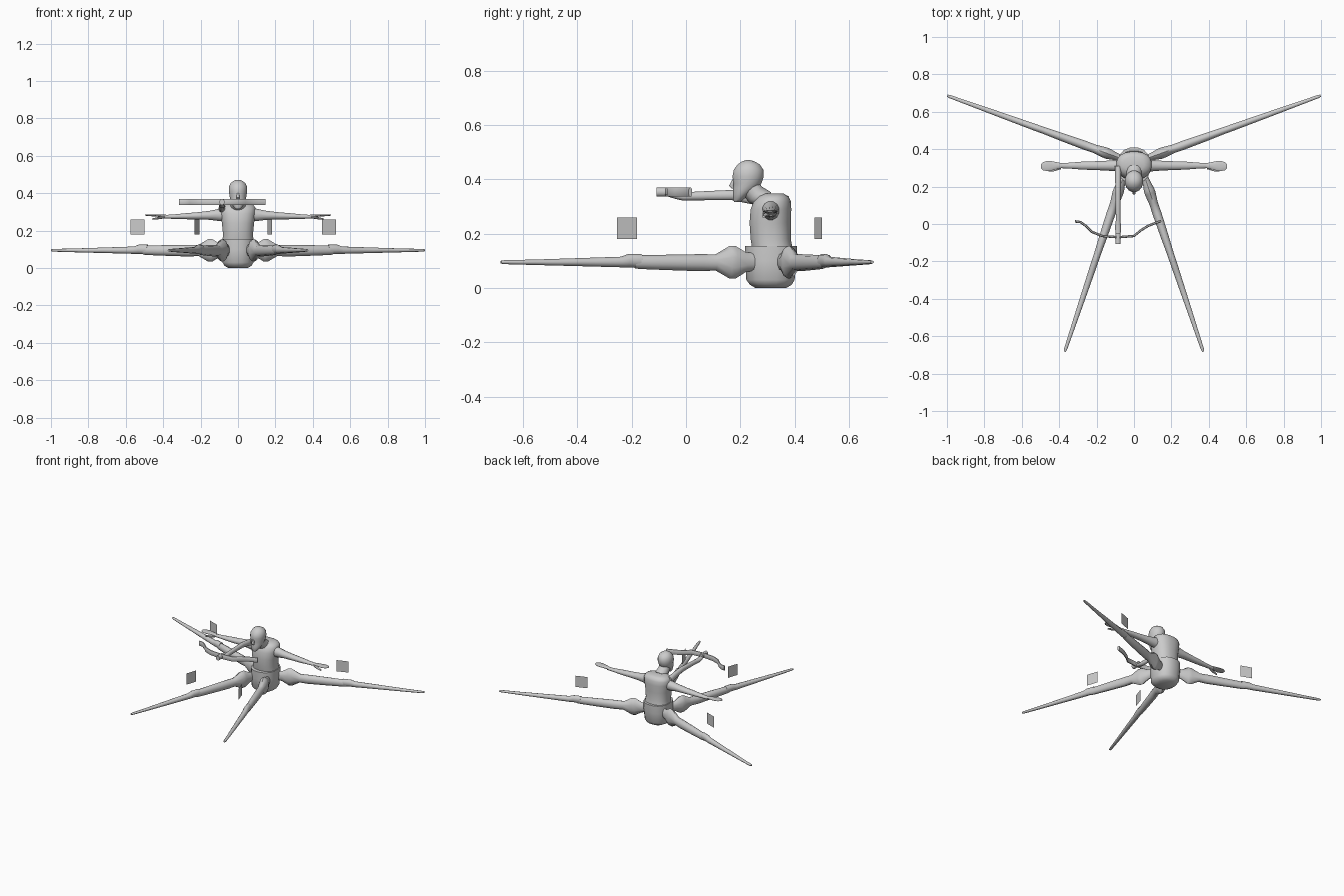
import bpy, math
from mathutils import Vector as V

grey = bpy.data.materials.new("plain_grey")
grey.diffuse_color = (0.6, 0.6, 0.6, 1)


def finish(name, verts, faces, angle=40):
    me = bpy.data.meshes.new(name)
    me.from_pydata([tuple(v) for v in verts], [], faces)
    me.materials.append(grey)
    ob = bpy.data.objects.new(name, me)
    bpy.context.collection.objects.link(ob)
    bpy.ops.object.select_all(action='DESELECT')
    ob.select_set(True)
    bpy.context.view_layer.objects.active = ob
    bpy.ops.object.mode_set(mode='EDIT')
    bpy.ops.mesh.select_all(action='SELECT')
    bpy.ops.mesh.normals_make_consistent(inside=False)
    bpy.ops.object.mode_set(mode='OBJECT')
    bpy.ops.object.shade_smooth_by_angle(angle=math.radians(angle))
    return ob


def loft(name, rings, n=12, power=1.0, angle=50):
    """Skin of rings, each (centre, half axis u, half axis v); power < 1 squares the ring."""
    verts, faces = [], []
    k = 1 / math.cos(math.pi / n) ** power   # rings reach their full half width
    for c, u, v in rings:
        for i in range(n):
            a = 2 * math.pi * (i + 0.5) / n
            ca, sa = math.cos(a), math.sin(a)
            verts.append(V(c) + V(u) * k * math.copysign(abs(ca) ** power, ca)
                         + V(v) * k * math.copysign(abs(sa) ** power, sa))
    for r in range(len(rings) - 1):
        for i in range(n):
            j = (i + 1) % n
            faces.append((r * n + i, r * n + j, r * n + n + j, r * n + n + i))
    faces.append(tuple(range(n)))
    faces.append(tuple(range((len(rings) - 1) * n, len(rings) * n)))
    return finish(name, verts, faces, angle)


def stack(name, rows, n=16, power=1.0):
    """Horizontal rings: (z, half width x, y front, y back)."""
    return loft(name, [((0, (f + b) / 2, z), (w, 0, 0), (0, (b - f) / 2, 0))
                       for z, w, f, b in rows], n, power)


# Trunk: pelvis, torso, neck and head
stack("pelvis", [(0.0, .052, .255, .37), (.012, .072, .235, .39), (.03, .083, .222, .40),
                 (.10, .087, .218, .408), (.155, .087, .218, .408)], 16, .85)
stack("torso", [(.15, .083, .243, .392), (.18, .08, .238, .386), (.24, .086, .234, .386),
                (.29, .093, .238, .388), (.32, .094, .25, .386), (.337, .083, .265, .378),
                (.347, .055, .285, .36)], 20, .85)
loft("neck", [((0, .292, .325), (.044, 0, 0), (0, .022, .026)),
              ((0, .255, .345), (.038, 0, 0), (0, .023, .028)),
              ((0, .23, .38), (.035, 0, 0), (0, .03, .026))], 14)
stack("head", [(.316, .013, .178, .198), (.325, .022, .174, .21), (.345, .034, .174, .235),
               (.365, .041, .174, .262), (.385, .045, .176, .278), (.41, .049, .171, .286),
               (.435, .048, .176, .285), (.455, .038, .19, .272), (.467, .022, .208, .25),
               (.471, .008, .222, .236)], 16)
loft("nose", [((0, .176, .40), (.005, 0, 0), (0, .005, 0)),
              ((0, .167, .376), (.009, 0, 0), (0, .009, 0)),
              ((0, .174, .367), (.007, 0, 0), (0, .007, 0))], 8)

for s, side in ((-1, "left"), (1, "right")):
    # Outstretched arm: (x, z, half depth, half height)
    arm = [(.07, .288, .032, .036), (.10, .284, .030, .033), (.15, .282, .026, .024),
           (.22, .279, .023, .019), (.28, .277, .021, .016), (.34, .275, .016, .012),
           (.40, .274, .013, .009)]
    loft("arm_" + side, [((s * x, .312, z), (0, d, 0), (0, 0, h)) for x, z, d, h in arm], 12)
    # Flat hand, (x, y, z, half depth, half height), with the thumb hanging lower
    hand = [(.385, .312, .276, .012, .009), (.41, .312, .279, .018, .007),
            (.44, .311, .281, .025, .005), (.465, .31, .282, .027, .005),
            (.485, .309, .283, .022, .004), (.498, .309, .283, .011, .003)]
    loft("hand_" + side, [((s * x, y, z), (0, d, 0), (0, 0, h)) for x, y, z, d, h in hand], 12)
    loft("thumb_" + side, [((s * .39, .302, .273), (0, .009, 0), (0, 0, .007)),
                           ((s * .43, .29, .266), (0, .009, 0), (0, 0, .006)),
                           ((s * .458, .286, .262), (0, .005, 0), (0, 0, .004))], 8)

    # Four spider legs; profile rows are (distance, half width, z low, z high)
    upper = [(-.03, .018, .065, .128), (0, .021, .06, .13), (.04, .029, .037, .152),
             (.062, .029, .037, .152), (.118, .023, .066, .122), (.17, .024, .063, .123),
             (.30, .0215, .067, .121), (.41, .018, .071, .119), (.43, .016, .073, .117)]
    lower = [(.405, .018, .075, .124), (.455, .018, .077, .124), (.485, .0175, .077, .114),
             (.65, .0145, .081, .109), (.82, .011, .085, .104), (.935, .0085, .088, .102),
             (.95, .006, .090, .100)]
    for pos, hip, tip in (("front", (.068, .22), (.37, -.682)), ("back", (.10, .362), (.998, .686))):
        a, b = V((s * hip[0], hip[1], 0)), V((s * tip[0], tip[1], 0))
        d = (b - a).normalized()
        k = (b - a).length / .95
        across = V((-d.y, d.x, 0))
        for part, rows in (("upper", upper), ("lower", lower)):
            loft(f"{pos}_{side}_{part}_leg",
                 [(a + d * t * k + V((0, 0, (lo + hi) / 2)), across * w, V((0, 0, (hi - lo) / 2)))
                  for t, w, lo, hi in rows], 10, 1, 50)
        # Thin floating panel standing along each leg
        c = V((s * .512 - .025, .4875, .22)) if pos == "back" else V((s * .194 - .025, -.2175, .22))
        h, up = d * .0395, V((0, 0, .04))
        finish(f"{pos}_{side}_panel", [c - h - up, c + h - up, c + h + up, c - h + up], [(0, 1, 2, 3)])

# Third arm reaching forward: (y, z, half width, half height)
reach = [(.31, .315, .018, .026), (.25, .33, .016, .022), (.17, .342, .014, .018),
         (.08, .34, .013, .016), (.02, .338, .012, .015), (-.01, .336, .016, .014),
         (-.04, .34, .015, .011), (-.065, .344, .010, .008)]
loft("reaching_arm", [((-.085, y, z), (w, 0, 0), (0, 0, h)) for y, z, w, h in reach], 10)
# Bow grip and stave
loft("bow_grip", [((-.085, y, .353), (.014, 0, 0), (0, 0, .016)) for y in (-.108, -.05)], 10)
path = [(-.315, .014), (-.285, .010), (-.255, -.012), (-.225, -.042), (-.17, -.064),
        (-.085, -.071), (0, -.064), (.035, -.035), (.075, -.010), (.11, .004), (.145, .016)]
pts = [V((x, y, .353)) for x, y in path]
rings = []
for i, p in enumerate(pts):
    t = (pts[min(i + 1, len(pts) - 1)] - pts[max(i - 1, 0)]).normalized()
    rings.append((p, V((-t.y, t.x, 0)) * .0065, V((0, 0, .0165))))
loft("bow_stave", rings, 8, .8)
